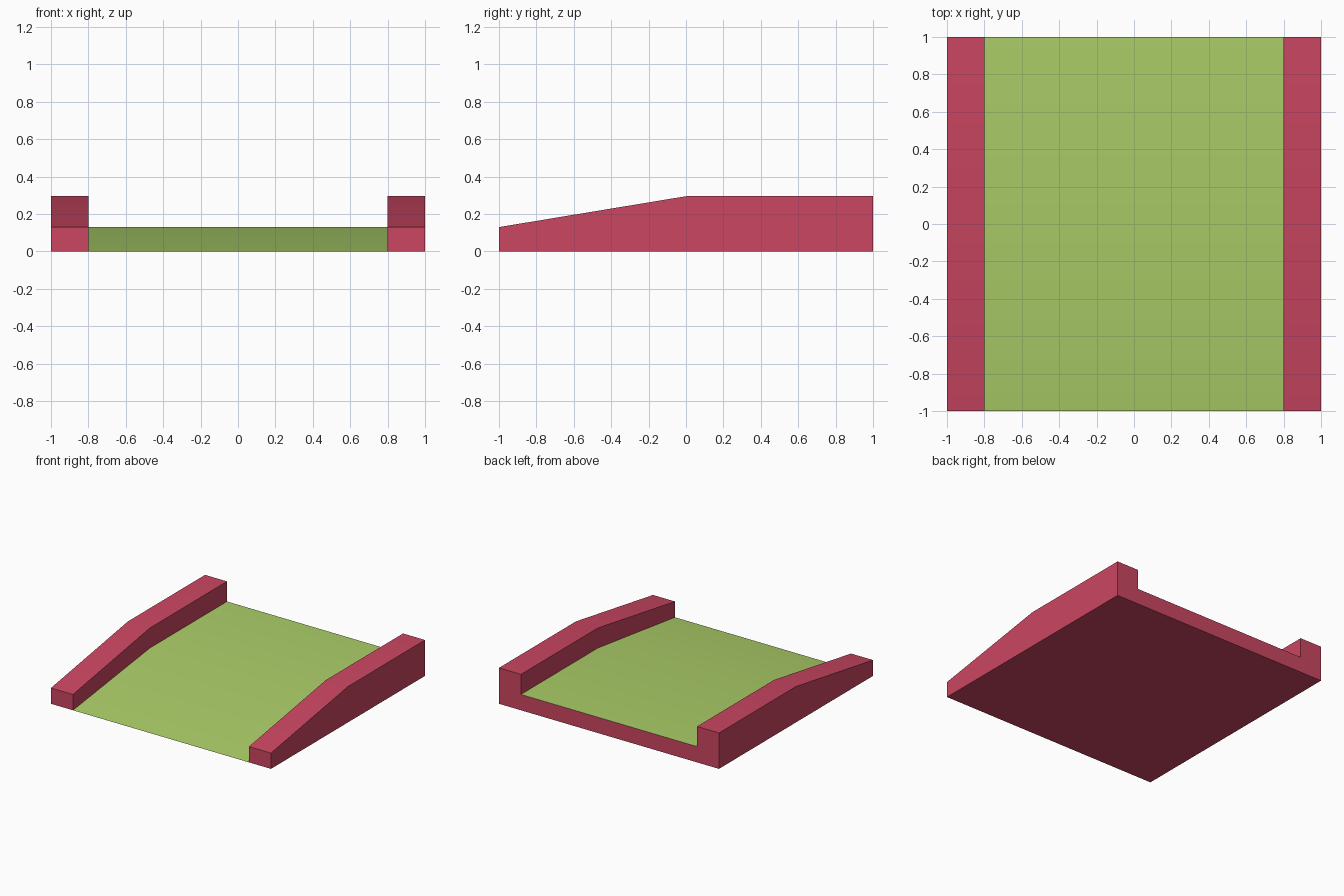
import bpy, bmesh, math

if "Cube" in bpy.data.objects:
    bpy.data.objects.remove(bpy.data.objects["Cube"])


def srgb(r, g, b):
    lin = lambda c: c / 12.92 if c <= 0.04045 else ((c + 0.055) / 1.055) ** 2.4
    return tuple(lin(v / 255) for v in (r, g, b)) + (1.0,)


def material(name, rgb):
    mat = bpy.data.materials.new(name)
    mat.diffuse_color = srgb(*rgb)
    mat.use_nodes = True
    mat.node_tree.nodes["Principled BSDF"].inputs["Base Color"].default_value = mat.diffuse_color
    return mat


red = material("crimson", (203, 70, 98))
green = material("grass green", (172, 206, 104))


def extrude_profile(name, profile, x0, x1, mats, caps=True):
    """Sweep a (y, z) profile along x; upward faces take the last material."""
    bm = bmesh.new()
    left = [bm.verts.new((x0, y, z)) for y, z in profile]
    right = [bm.verts.new((x1, y, z)) for y, z in profile]
    n = len(profile)
    for i in range(n):
        j = (i + 1) % n
        bm.faces.new((left[i], left[j], right[j], right[i]))
    end_faces = [bm.faces.new(left), bm.faces.new(right)]
    bmesh.ops.recalc_face_normals(bm, faces=bm.faces)
    if not caps:
        bmesh.ops.delete(bm, geom=end_faces, context='FACES_ONLY')
    for f in bm.faces:
        f.material_index = len(mats) - 1 if f.normal.z > 0.5 else 0
    mesh = bpy.data.meshes.new(name)
    bm.to_mesh(mesh)
    bm.free()
    for m in mats:
        mesh.materials.append(m)
    obj = bpy.data.objects.new(name, mesh)
    bpy.context.collection.objects.link(obj)
    bpy.context.view_layer.objects.active = obj
    bpy.ops.object.select_all(action='DESELECT')
    obj.select_set(True)
    bpy.ops.object.shade_smooth_by_angle(angle=math.radians(30))
    return obj


# Deck: slopes up from the ground, then runs level to the back
extrude_profile("ramp_deck", [(-1, 0), (1, 0), (1, 0.13), (0, 0.13)],
                -0.8, 0.8, [red, green], caps=False)

# Side rails following the slope
rail = [(-1, 0), (1, 0), (1, 0.295), (0, 0.295), (-1, 0.13)]
for name, x0 in (("left_rail", -1.0), ("right_rail", 0.8)):
    extrude_profile(name, rail, x0, x0 + 0.2, [red])
